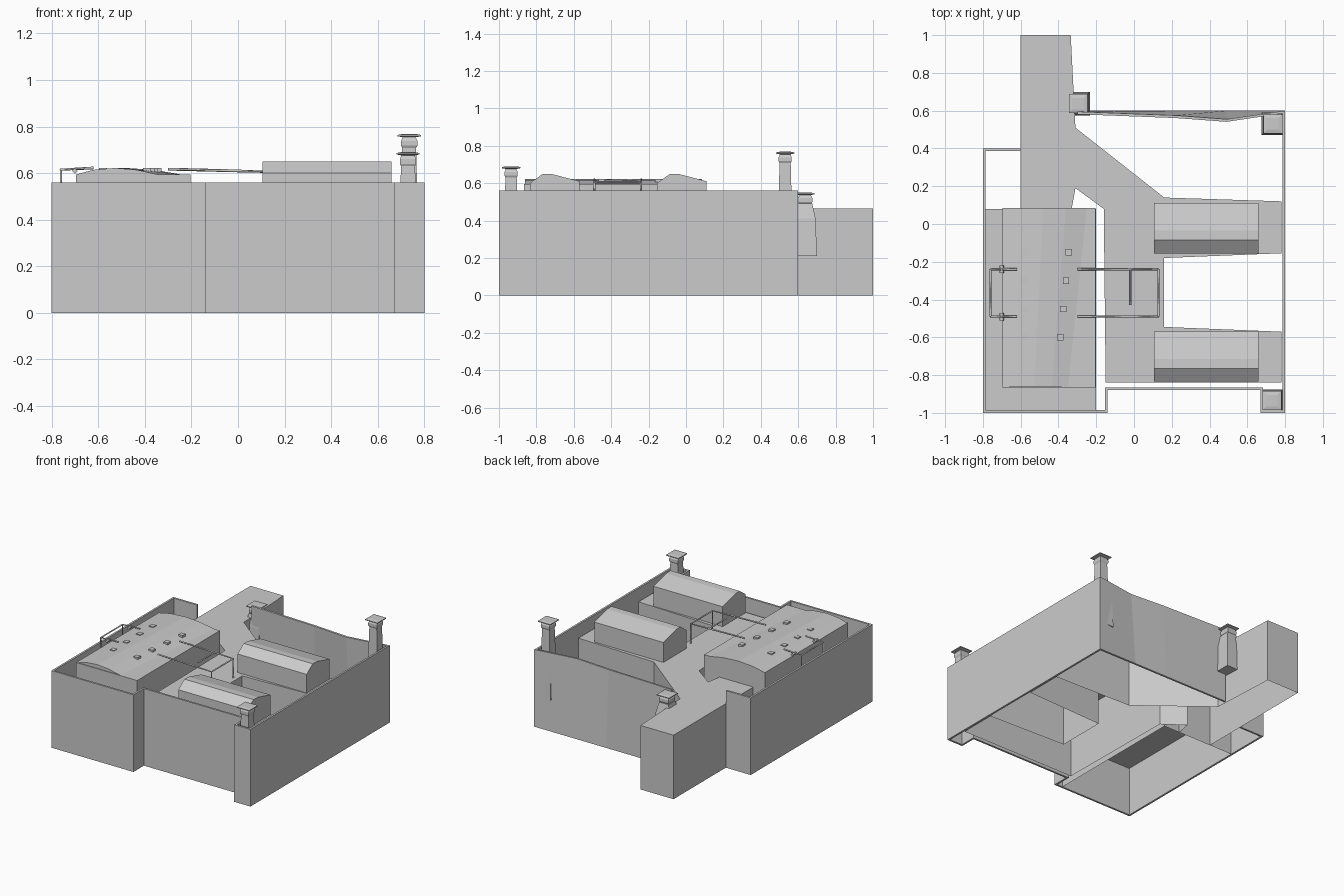
import bpy, bmesh
from mathutils import Vector

if "Cube" in bpy.data.objects:
    bpy.data.objects.remove(bpy.data.objects["Cube"])


def make(name, verts, faces, fix=True):
    me = bpy.data.meshes.new(name)
    me.from_pydata(verts, [], faces)
    if fix:
        bm = bmesh.new()
        bm.from_mesh(me)
        bmesh.ops.recalc_face_normals(bm, faces=bm.faces)
        bm.to_mesh(me)
        bm.free()
    ob = bpy.data.objects.new(name, me)
    bpy.context.collection.objects.link(ob)
    return ob


def deck(name, outline, z):
    """Flat deck with a skirt down to the ground, open underneath."""
    n = len(outline)
    verts = [(x, y, z) for x, y in outline] + [(x, y, 0) for x, y in outline]
    faces = [tuple(range(n))]
    faces += [(i, i + n, (i + 1) % n + n, (i + 1) % n) for i in range(n)]
    return make(name, verts, faces)


def prism(name, profile, axis, a, b):
    """Closed profile extruded along x or y; profile is (other axis, z)."""
    n = len(profile)
    pt = (lambda p, c: (c, p[0], p[1])) if axis == 'x' else (lambda p, c: (p[0], c, p[1]))
    verts = [pt(p, a) for p in profile] + [pt(p, b) for p in profile]
    faces = [tuple(range(n)), tuple(range(2 * n - 1, n - 1, -1))]
    faces += [(i, (i + 1) % n, (i + 1) % n + n, i + n) for i in range(n)]
    return make(name, verts, faces)


def stack(name, x, y, levels):
    """Square sections (half width, z) joined into one tapered column."""
    verts, faces = [], []
    for h, z in levels:
        verts += [(x - h, y - h, z), (x + h, y - h, z), (x + h, y + h, z), (x - h, y + h, z)]
    for k in range(len(levels) - 1):
        for i in range(4):
            a, b = 4 * k + i, 4 * k + (i + 1) % 4
            faces.append((a, b, b + 4, a + 4))
    m = len(verts)
    faces += [(3, 2, 1, 0), (m - 4, m - 3, m - 2, m - 1)]
    return make(name, verts, faces)


def pipe(name, pts, r=0.006):
    cu = bpy.data.curves.new(name, 'CURVE')
    cu.dimensions = '3D'
    cu.bevel_depth = r
    cu.bevel_resolution = 0
    cu.use_fill_caps = True
    sp = cu.splines.new('POLY')
    sp.points.add(len(pts) - 1)
    for p, c in zip(sp.points, pts):
        p.co = (*c, 1)
    ob = bpy.data.objects.new(name, cu)
    bpy.context.collection.objects.link(ob)


# Outer wall: thin open strip, back part leans in at the top
WALL = 0.56
base = [(-.6, .4), (-.8, .4), (-.8, -1), (-.14, -1), (-.14, -.88), (.67, -.88), (.67, -1),
        (.8, -1), (.8, .6), (.49, .6), (.22, .6), (-.3, .6)]
top = base[:9] + [(.49, .555), (.22, .575), (-.3, .595)]
n = len(base)
wall = make("outer_wall", [(x, y, 0) for x, y in base] + [(x, y, WALL) for x, y in top],
            [(i, i + 1, i + 1 + n, i + n) for i in range(n - 1)], fix=False)
sol = wall.modifiers.new("thickness", 'SOLIDIFY')
sol.thickness = 0.014
sol.offset = -1
sol.use_even_offset = True

# Decks inside the wall
deck("main_deck", [(-.15, -.84), (.78, -.84), (.78, -.57), (.16, -.545), (.16, -.18),
                   (.78, -.155), (.78, .12), (.16, .14), (-.31, .51), (-.335, 1), (-.6, 1),
                   (-.6, .08), (-.33, .08), (-.31, .19), (-.16, .08)], 0.465)
deck("side_deck", [(-.786, -.986), (-.2, -.986), (-.2, .08), (-.786, .08)], 0.36)

# Two sheds with lopsided roofs
for i, y in enumerate((-.835, -.155)):
    prism(f"shed_{i}", [(y, .46), (y, .60), (y + .07, .65), (y + .12, .648),
                        (y + .265, .61), (y + .265, .46)], 'x', .105, .66)

# Large hall: block with a low vaulted roof
prism("hall_body", [(-.695, .36), (-.205, .36), (-.205, .595), (-.695, .595)], 'y', -.865, .085)
for_roof = [(-.69, .595), (-.6, .614), (-.48, .622), (-.36, .614), (-.25, .595)]
roof = prism("hall_roof", for_roof, 'y', -.86, .085)
for v in roof.data.vertices:
    if v.co.y < 0:
        v.co.x = -.52 + (v.co.x + .47) * .78

# Small roof vents along both eaves of the hall
for i in range(4):
    for s, x in (("left", -.58), ("right", -.345)):
        stack(f"vent_{s}_{i}", x - .015 * (3 - i) * (s == "right"), -.6 + .15 * i,
              [(.017, .605), (.017, .622)])

# Corner turrets: post, collar and flared cap
for name, x, y, zb, zt, h in (("front_turret", .73, -.935, .22, .69, .035),
                              ("right_turret", .735, .53, .22, .768, .035),
                              ("back_turret", -.295, .637, .21, .55, .038)):
    stack(name, x, y, [(h + .025, zb), (h + .018, zb + .2), (h, zb + .28), (h * .85, zt - .06),
                       (h, zt - .05), (h, zt - .03), (h * .8, zt - .014),
                       (.05, zt - .01), (.05, zt - .004), (.03, zt)])

# Pipe frames bridging the hall and the decks
for i, y in enumerate((-.24, -.49)):
    pipe(f"inner_pipe_{i}", [(-.3, y, .617), (-.02, y, .61), (.13, y, .605), (.13, y, .46)])
    pipe(f"outer_pipe_{i}", [(-.62, y, .622), (-.76, y, .615), (-.76, y, .36)])
    pipe(f"pipe_foot_{i}", [(-.7, y - .02, .61), (-.7, y + .02, .61)], .012)
pipe("inner_pipe_link", [(.13, -.49, .605), (.13, -.24, .605)])
pipe("middle_pipe_link", [(-.02, -.43, .61), (-.02, -.24, .61)])
pipe("outer_pipe_link", [(-.76, -.49, .615), (-.76, -.24, .615)])
